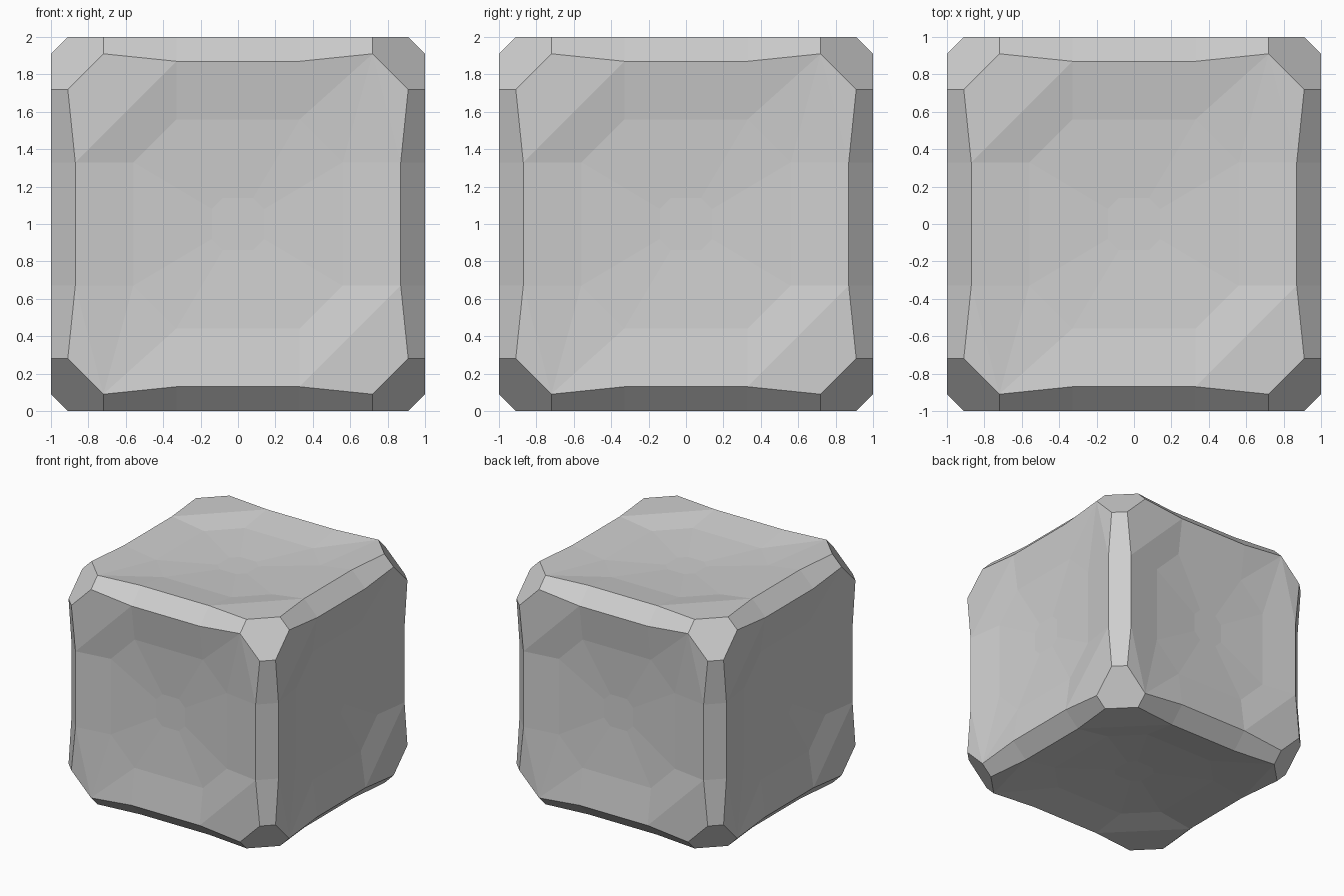
import bpy
import bmesh
from itertools import product
from mathutils import Vector

default = bpy.data.objects.get("Cube")
if default:
    bpy.data.objects.remove(default, do_unlink=True)

bm = bmesh.new()
LIFT = Vector((0, 0, 1))
END, NARROW, WIDE, MID = 0.72, 0.91, 0.87, 0.33


def add_face(points):
    bm.faces.new([bm.verts.new(Vector(p) + LIFT) for p in points])


def turn(point, times):
    u, v, depth = point
    for _ in range(times % 4):
        u, v = -v, u
    return u, v, depth


def dished_side(normal, right, up):
    """One dented side: flat rim, sloping panels and a small flat centre."""
    def place(points):
        add_face([normal * (1 - d) + right * u + up * v for u, v, d in points])

    rim = [(MID, WIDE, 0), (END, NARROW, 0), (NARROW, END, 0), (WIDE, MID, 0)]
    slope = [(0.56, MID, 0.045), (MID, 0.56, 0.045)]
    core = [(0.08, 0.14, 0.07), (0.14, 0.08, 0.07)]
    centre = []
    for k in range(4):
        a, b, c, d, e, f, g, h = [turn(p, k) for p in rim + slope + core]
        d2, e2, h2 = [turn(p, k + 1) for p in (rim[3], slope[0], core[1])]
        # corner facets alternate between a fan and a flat flap
        if k % 2:
            panels = [(a, b, c, d), (a, d, e, f)]
        else:
            panels = [(a, b, f), (b, e, f), (b, c, d), (b, d, e)]
        panels += [(a, d2, e2, f), (e, f, g, h), (f, e2, h2, g)]
        for panel in panels:
            place(panel)
        centre += [h, g]
    place(centre)


# Six dented sides
X, Y, Z = Vector((1, 0, 0)), Vector((0, 1, 0)), Vector((0, 0, 1))
for normal, right, up in [(-Y, X, Z), (X, Y, Z), (Y, -X, Z),
                          (-X, -Y, Z), (Z, X, Y), (-Z, X, -Y)]:
    dished_side(normal, right, up)

# Twelve chamfered edges, wider in the middle
stations = [(-END, NARROW), (-MID, WIDE), (MID, WIDE), (END, NARROW)]
for axis, s1, s2 in product(range(3), (-1, 1), (-1, 1)):
    def edge_point(t, p, q):
        point = Vector()
        point[axis], point[axis - 2], point[axis - 1] = t, s1 * p, s2 * q
        return point
    for (t0, w0), (t1, w1) in zip(stations, stations[1:]):
        add_face([edge_point(t0, 1, w0), edge_point(t1, 1, w1),
                  edge_point(t1, w1, 1), edge_point(t0, w0, 1)])

# Eight six-sided cut corners
order = [(0, 1, 2), (1, 0, 2), (2, 0, 1), (2, 1, 0), (1, 2, 0), (0, 2, 1)]
sizes = (END, NARROW, 1)
for signs in product((-1, 1), repeat=3):
    add_face([[s * sizes[i] for s, i in zip(signs, idx)] for idx in order])

bmesh.ops.remove_doubles(bm, verts=bm.verts[:], dist=0.001)
bmesh.ops.recalc_face_normals(bm, faces=bm.faces[:])

mesh = bpy.data.meshes.new("dented_block")
bm.to_mesh(mesh)
bm.free()
block = bpy.data.objects.new("dented_block", mesh)
bpy.context.collection.objects.link(block)

# Single light grey colour
grey = bpy.data.materials.new("light_grey")
grey.use_nodes = True
colour = (0.62, 0.62, 0.62, 1)
grey.diffuse_color = colour
grey.node_tree.nodes["Principled BSDF"].inputs["Base Color"].default_value = colour
mesh.materials.append(grey)
